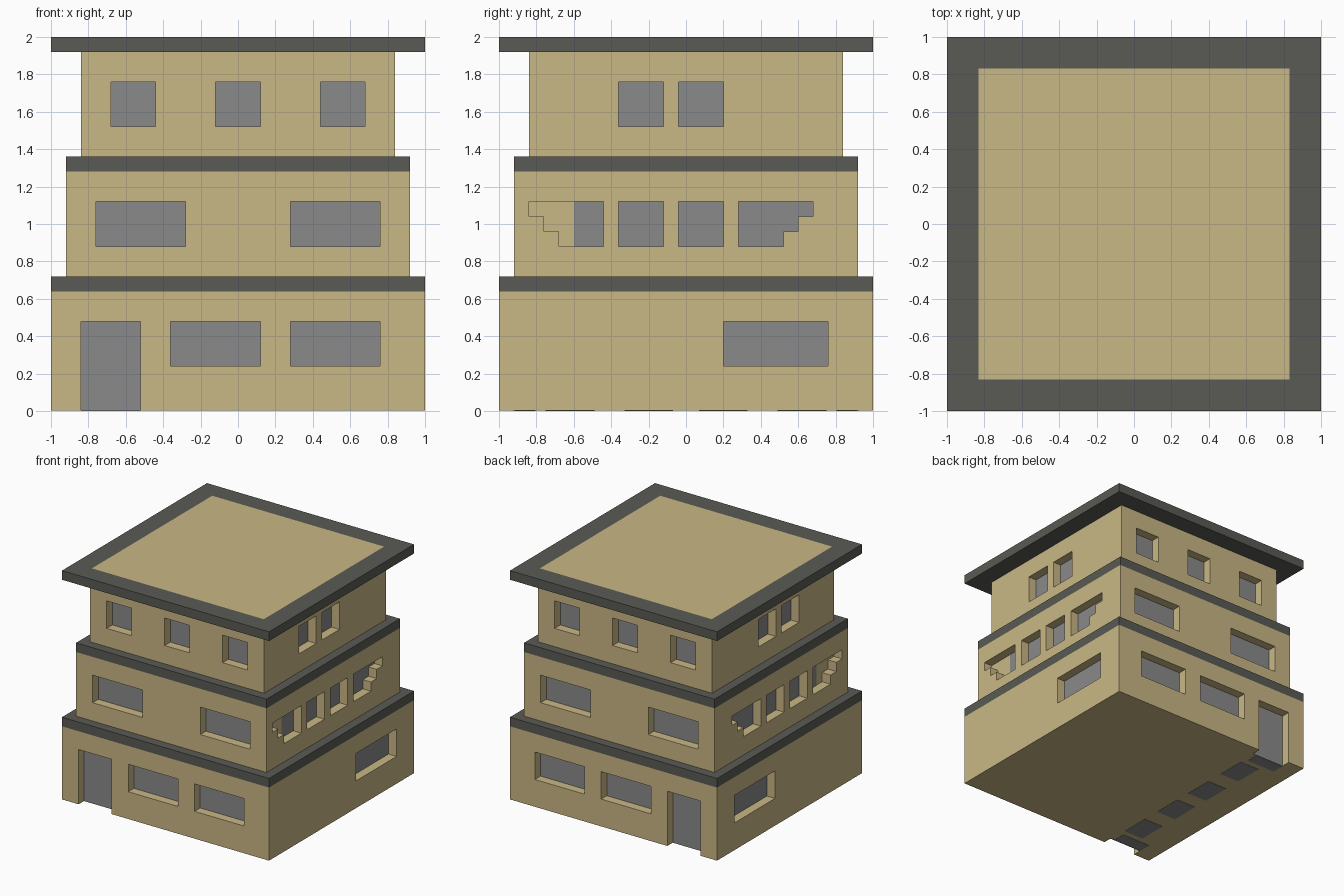
import bpy, bmesh

if "Cube" in bpy.data.objects:
    bpy.data.objects.remove(bpy.data.objects["Cube"])


def material(name, rgb):
    m = bpy.data.materials.new(name)
    m.diffuse_color = (*rgb, 1)
    m.use_nodes = True
    m.node_tree.nodes["Principled BSDF"].inputs["Base Color"].default_value = m.diffuse_color
    return m


WALL = material("tan wall", (0.584, 0.474, 0.235))
SLAB = material("dark slab", (0.102, 0.102, 0.09))
GLASS = material("grey glass", (0.254, 0.254, 0.254))


def finish(name, bm, *mats):
    bmesh.ops.recalc_face_normals(bm, faces=bm.faces)
    me = bpy.data.meshes.new(name)
    bm.to_mesh(me)
    bm.free()
    for m in mats:
        me.materials.append(m)
    ob = bpy.data.objects.new(name, me)
    bpy.context.collection.objects.link(ob)
    return ob


def add_box(bm, x0, x1, y0, y1, z0, z1):
    vs = bmesh.ops.create_cube(bm, size=1)["verts"]
    for v in vs:
        v.co = ((x0 + x1) / 2 + v.co.x * (x1 - x0),
                (y0 + y1) / 2 + v.co.y * (y1 - y0),
                (z0 + z1) / 2 + v.co.z * (z1 - z0))


def block(name, h, z0, z1, mat):
    bm = bmesh.new()
    add_box(bm, -h, h, -h, h, z0, z1)
    return finish(name, bm, mat)


def add_prism(bm, profile, axis, d0, d1):
    """Extrude a (u, z) outline between two distances along x or y."""
    def ring(d):
        return [bm.verts.new((u, d, z) if axis == "y" else (d, u, z)) for u, z in profile]
    a, b = ring(d0), ring(d1)
    bm.faces.new(a)
    bm.faces.new(b[::-1])
    n = len(a)
    for i in range(n):
        bm.faces.new((a[i], b[i], b[(i + 1) % n], a[(i + 1) % n]))


def rect(u0, u1, z0, z1):
    return [(u0, z0), (u1, z0), (u1, z1), (u0, z1)]


# Openings with stepped lower corners on the middle floor sides
step_left = [(-.44, .88), (-.44, 1.12), (-.84, 1.12), (-.84, 1.04), (-.76, 1.04),
             (-.76, .96), (-.68, .96), (-.68, .88)]
step_right = [(.28, .88), (.52, .88), (.52, .96), (.60, .96), (.60, 1.04),
              (.68, 1.04), (.68, 1.12), (.28, 1.12)]

door = rect(-.84, -.52, 0, .48)
mid_pair = [rect(-.36, -.12, .88, 1.12), rect(-.04, .20, .88, 1.12)]
front_top = [rect(c - .12, c + .12, 1.52, 1.76) for c in (-.56, 0, .56)]
side_top = [rect(-.36, -.12, 1.52, 1.76), rect(-.04, .20, 1.52, 1.76)]

# name, half width, bottom, top, front/back openings, side openings
floors = [
    ("ground_floor", 1.0, .002, .64,
     [door, rect(-.36, .12, .24, .48), rect(.28, .76, .24, .48)],
     [rect(.20, .76, .24, .48)]),
    ("middle_floor", .92, .72, 1.28,
     [rect(-.76, -.28, .88, 1.12), rect(.28, .76, .88, 1.12)],
     [step_left, *mid_pair, step_right]),
    ("top_floor", .84, 1.36, 1.92, front_top, side_top),
]

for name, h, z0, z1, front, side in floors:
    walls = block(name + "_walls", h, z0, z1, WALL)
    cut, glass = bmesh.new(), bmesh.new()
    for axis, openings in (("y", front), ("x", side)):
        for s in (-1, 1):
            for p in openings:
                hole = rect(-.84, -.52, -.1, .48) if p is door else p
                add_prism(cut, hole, axis, s * (h + .05), s * (h - .08))
                # The stepped left opening is only partly glazed
                pane = rect(-.60, -.44, .88, 1.12) if p is step_left else p
                add_prism(glass, pane, axis, s * (h - .078), s * (h - .084))
    finish(name + "_glass", glass, GLASS)
    cutter = finish(name + "_cutter", cut, WALL)
    cutter.hide_render = True
    mod = walls.modifiers.new("openings", "BOOLEAN")
    mod.operation = "DIFFERENCE"
    mod.solver = "EXACT"
    mod.object = cutter
    bpy.context.view_layer.objects.active = walls
    bpy.ops.object.modifier_apply(modifier=mod.name)
    bpy.data.objects.remove(cutter)

# Floor slabs
block("lower_slab", 1.0, .64, .72, SLAB)
block("upper_slab", .92, 1.28, 1.36, SLAB)

# Overhanging roof with a tan panel inset flush in the top
bm = bmesh.new()
add_box(bm, -1, 1, -1, 1, 1.92, 2)
bm.normal_update()
top = max(bm.faces, key=lambda f: f.calc_center_median().z)
bmesh.ops.inset_region(bm, faces=[top], thickness=.24)
top.material_index = 1
finish("roof", bm, SLAB, WALL)

# Grey patches under the building, in line with the doors
bm = bmesh.new()
for y in (-.62, -.2, .2, .62):
    add_box(bm, -.72, -.53, y - .13, y + .13, 0, .004)
for s in (-1, 1):
    add_box(bm, -.84, -.56, s * .86 - .055, s * .86 + .055, 0, .004)
finish("floor_patches", bm, GLASS)
